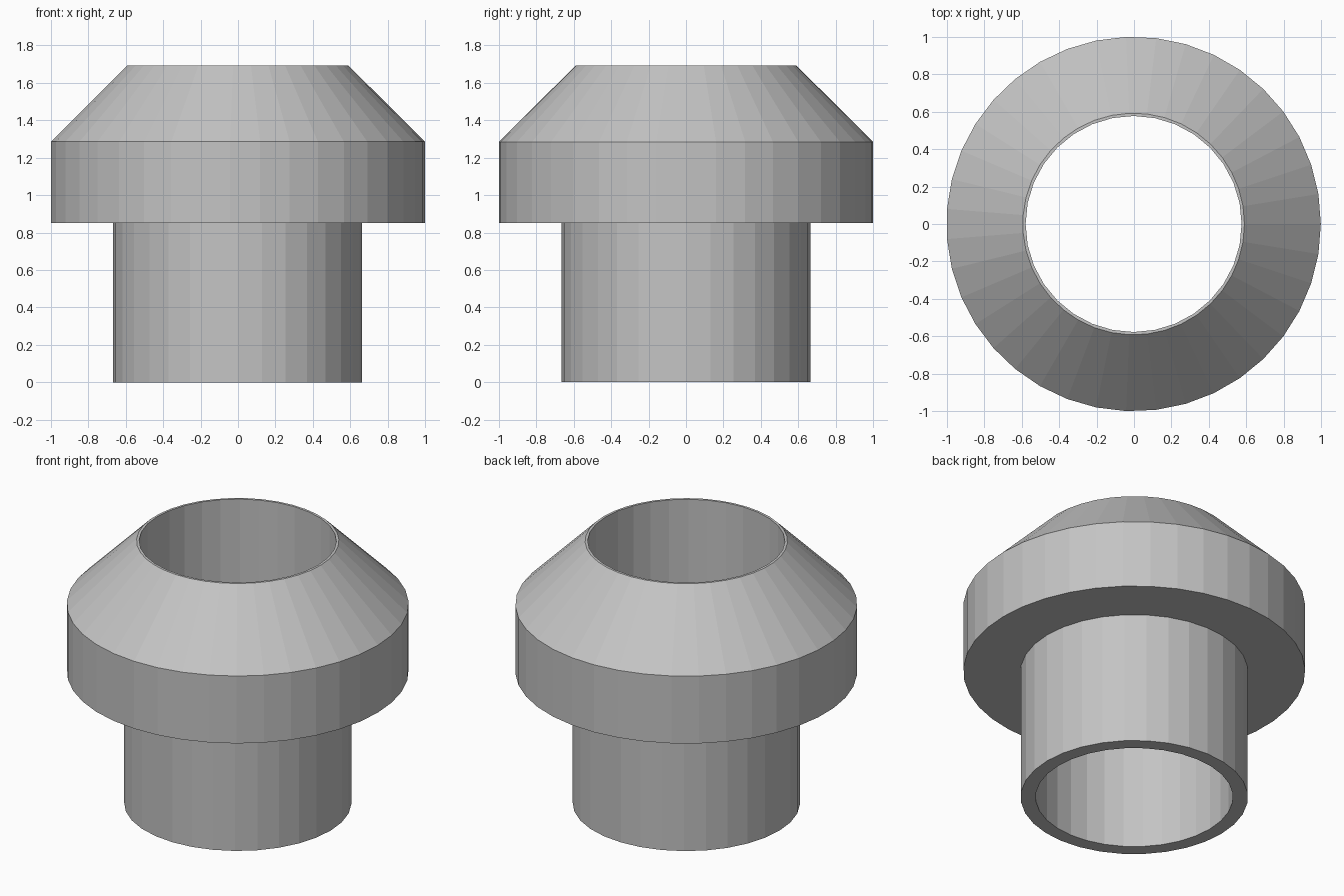
import bpy
import bmesh
from math import sin, cos, tau

cube = bpy.data.objects.get("Cube")
if cube:
    bpy.data.objects.remove(cube, do_unlink=True)

# One plain grey material
grey = bpy.data.materials.new("plain_grey")
grey.use_nodes = True
colour = (0.55, 0.55, 0.55, 1)
grey.diffuse_color = colour
grey.node_tree.nodes["Principled BSDF"].inputs["Base Color"].default_value = colour

BORE, TUBE, RIM, FLANGE = 0.577, 0.665, 0.592, 1.0
TUBE_SIDES, FLANGE_SIDES = 32, 39


def ring(bm, radius, z, sides):
    return [bm.verts.new((radius * cos(tau * i / sides), radius * sin(tau * i / sides), z))
            for i in range(sides)]


def stitch(bm, a, b):
    """Join two closed rings, with quads if the counts match, else with a triangle strip."""
    n, m = len(a), len(b)
    if n == m:
        for i in range(n):
            bm.faces.new((a[i], a[(i + 1) % n], b[(i + 1) % n], b[i]))
        return
    i = j = 0
    while i < n or j < m:
        if j == m or (i < n and (i + 1) * m <= (j + 1) * n):
            bm.faces.new((a[i % n], a[(i + 1) % n], b[j % m]))
            i += 1
        else:
            bm.faces.new((a[i % n], b[(j + 1) % m], b[j % m]))
            j += 1


# Hollow collar: bore, tube, wide flange and sloping shoulder as one closed profile
bm = bmesh.new()
profile = [
    (BORE, 0, TUBE_SIDES),
    (TUBE, 0, TUBE_SIDES),
    (TUBE, 0.85, TUBE_SIDES),
    (FLANGE, 0.85, FLANGE_SIDES),
    (FLANGE, 1.285, FLANGE_SIDES),
    (RIM, 1.692, FLANGE_SIDES),
    (BORE, 1.692, TUBE_SIDES),
]
rings = [ring(bm, *p) for p in profile]
for lower, upper in zip(rings, rings[1:] + rings[:1]):
    stitch(bm, lower, upper)
bmesh.ops.recalc_face_normals(bm, faces=bm.faces)
bmesh.ops.translate(bm, verts=bm.verts, vec=(-0.002, 0, 0))

mesh = bpy.data.meshes.new("flanged_collar")
bm.to_mesh(mesh)
bm.free()
mesh.materials.append(grey)
collar = bpy.data.objects.new("flanged_collar", mesh)
bpy.context.collection.objects.link(collar)
